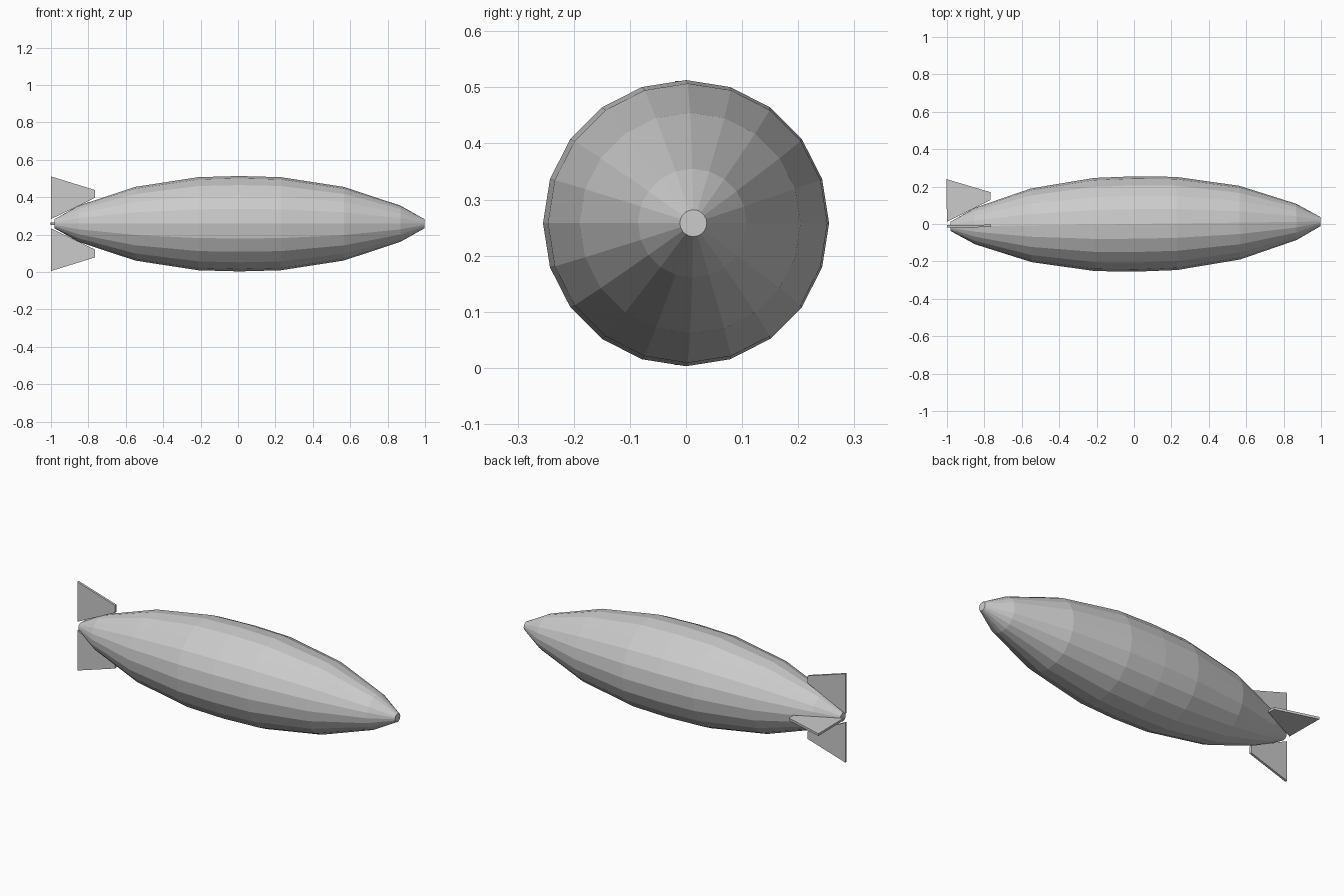
import bpy, bmesh
from math import cos, sin, pi, radians
from mathutils import Matrix, Vector

cube = bpy.data.objects.get("Cube")
if cube:
    bpy.data.objects.remove(cube, do_unlink=True)

grey = bpy.data.materials.new("light grey")
grey.use_nodes = True
colour = (0.6, 0.6, 0.6, 1)
grey.diffuse_color = colour
grey.node_tree.nodes["Principled BSDF"].inputs["Base Color"].default_value = colour

SIDES = 20
FIN_THICKNESS = 0.013
# The whole airship is yawed slightly about its centre
PLACE = Matrix.Translation((0, 0, 0.258)) @ Matrix.Rotation(radians(0.75), 4, "Z")


def finish(bm, name, matrix):
    bmesh.ops.recalc_face_normals(bm, faces=bm.faces)
    mesh = bpy.data.meshes.new(name)
    bm.to_mesh(mesh)
    bm.free()
    mesh.materials.append(grey)
    mesh.transform(matrix)
    obj = bpy.data.objects.new(name, mesh)
    bpy.context.collection.objects.link(obj)
    return obj


# Faceted hull: rings along x, symmetric about the widest ring, capped ends
half = [(0.99, 0.024), (0.86, 0.097), (0.557, 0.197), (0.22, 0.249)]
middle = 0.008
profile = [(middle - d, r) for d, r in half] + [(middle, 0.255)]
profile += [(middle + d, r) for d, r in reversed(half)]

bm = bmesh.new()
rings = []
for x, r in profile:
    angles = [2 * pi * i / SIDES for i in range(SIDES)]
    rings.append([bm.verts.new((x, r * sin(a), r * cos(a))) for a in angles])
for a, b in zip(rings, rings[1:]):
    for i in range(SIDES):
        j = (i + 1) % SIDES
        bm.faces.new((a[i], a[j], b[j], b[i]))
bm.faces.new(rings[0])
bm.faces.new(rings[-1])
finish(bm, "hull", PLACE)

# Tail fins: one slab outline turned about the hull axis
outline = [(-1.0, 0.025), (-1.0, 0.253), (-0.765, 0.18), (-0.765, 0.138)]
fins = {"upper_fin": 0, "back_fin": -90, "lower_fin": 180}
for name, angle in fins.items():
    bm = bmesh.new()
    face = bm.faces.new([bm.verts.new((x, -FIN_THICKNESS / 2, z)) for x, z in outline])
    slab = bmesh.ops.extrude_face_region(bm, geom=[face])
    moved = [v for v in slab["geom"] if isinstance(v, bmesh.types.BMVert)]
    bmesh.ops.translate(bm, verts=moved, vec=Vector((0, FIN_THICKNESS, 0)))
    finish(bm, name, PLACE @ Matrix.Rotation(radians(angle), 4, "X"))
